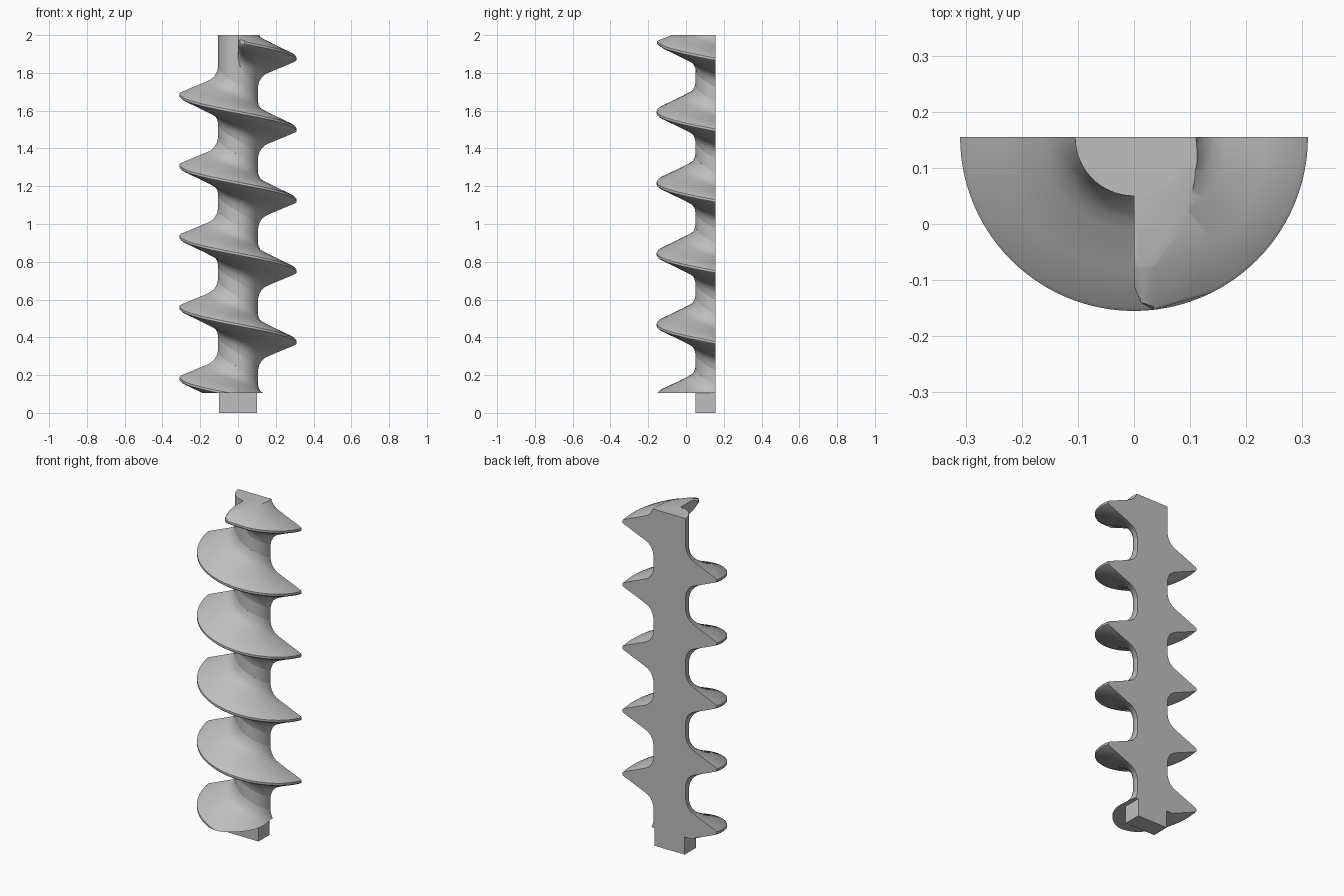
import bpy, bmesh, math

cube = bpy.data.objects.get("Cube")
if cube:
    bpy.data.objects.remove(cube, do_unlink=True)

AXIS_Y = 0.155      # the screw is halved along this plane
CORE_R = 0.105
PITCH = 0.375
BASE_Z, TOP_Z = 0.105, 2.0

grey = bpy.data.materials.new("plain grey")
grey.use_nodes = True
colour = (0.52, 0.52, 0.52, 1)
grey.diffuse_color = colour
grey.node_tree.nodes["Principled BSDF"].inputs["Base Color"].default_value = colour


def finish(name, bm, smooth=True):
    bmesh.ops.recalc_face_normals(bm, faces=bm.faces)
    mesh = bpy.data.meshes.new(name)
    bm.to_mesh(mesh)
    bm.free()
    mesh.materials.append(grey)
    obj = bpy.data.objects.new(name, mesh)
    bpy.context.collection.objects.link(obj)
    if smooth:
        bpy.ops.object.select_all(action='DESELECT')
        obj.select_set(True)
        bpy.context.view_layer.objects.active = obj
        bpy.ops.object.shade_smooth_by_angle(angle=math.radians(35))
    return obj


def loft(bm, rings):
    """Skin closed rings of points and cap both ends."""
    rows = [[bm.verts.new(p) for p in ring] for ring in rings]
    n = len(rows[0])
    for a, b in zip(rows, rows[1:]):
        for i in range(n):
            j = (i + 1) % n
            bm.faces.new((a[i], a[j], b[j], b[i]))
    bm.faces.new(rows[0])
    bm.faces.new(rows[-1])


def trim(bm, z, keep_above):
    """Cut flat at height z and close the cut."""
    cut = bmesh.ops.bisect_plane(
        bm, geom=bm.verts[:] + bm.edges[:] + bm.faces[:],
        plane_co=(0, 0, z), plane_no=(0, 0, 1),
        clear_inner=keep_above, clear_outer=not keep_above)
    edges = [e for e in cut["geom_cut"] if isinstance(e, bmesh.types.BMEdge)]
    if edges:
        bmesh.ops.holes_fill(bm, edges=[e for e in edges if e.is_boundary], sides=0)


# Half-round core
bm = bmesh.new()
arc = [math.pi * (1 + i / 32) for i in range(33)]
loft(bm, [[(CORE_R * math.cos(t), AXIS_Y + CORE_R * math.sin(t), z) for t in arc]
          for z in (BASE_Z, TOP_Z)])
finish("core", bm)

# Square drive tang below the core
bm = bmesh.new()
loft(bm, [[(-0.1, 0.05, z), (0.1, 0.05, z), (0.1, AXIS_Y, z), (-0.1, AXIS_Y, z)]
          for z in (0, BASE_Z)])
finish("drive_tang", bm, smooth=False)

# Flight cross-section (radius, height), mirrored about its middle
upper = [(0.31, 0.006), (0.304, 0.012), (0.235, 0.041), (0.165, 0.07), (0.143, 0.081),
         (0.125, 0.097), (0.112, 0.12), (CORE_R, 0.15), (0.08, 0.15)]
section = upper + [(r, -h) for r, h in reversed(upper)]


def flight_point(r, h, t, left_z):
    z = left_z - PITCH * (t - math.pi) / math.tau + h
    return (r * math.cos(t), AXIS_Y + r * math.sin(t), z)


def flight_ring(t, left_z):
    return [flight_point(r, h, t, left_z) for r, h in section]


def end_ring(x, left_z, max_r, thin):
    """Section lying in a plane of constant x, for the blunt flight end."""
    return [flight_point(min(r, max_r), h * thin,
                         1.5 * math.pi + math.asin(x / r), left_z)
            for r, h in section]


# Five half turns, each one pitch above the last, then a quarter turn at the top
for k in range(6):
    left_z = 0.185 + k * PITCH
    bm = bmesh.new()
    if k < 5:
        rings = [flight_ring(t, left_z) for t in
                 (math.pi * (1 + i / 48) for i in range(49))]
    else:
        rings = [end_ring(0, left_z, 0.265, 0.6),
                 end_ring(0.012, left_z, 0.295, 0.85),
                 end_ring(0.035, left_z, 0.31, 1)]
        rings += [flight_ring(t, left_z) for t in
                  (math.pi * (1.5 + i / 48) for i in range(7, 25))]
    loft(bm, rings)
    if k == 0:
        trim(bm, BASE_Z, True)
    if k == 5:
        trim(bm, TOP_Z, False)
    finish("flight_%d" % (k + 1), bm)
